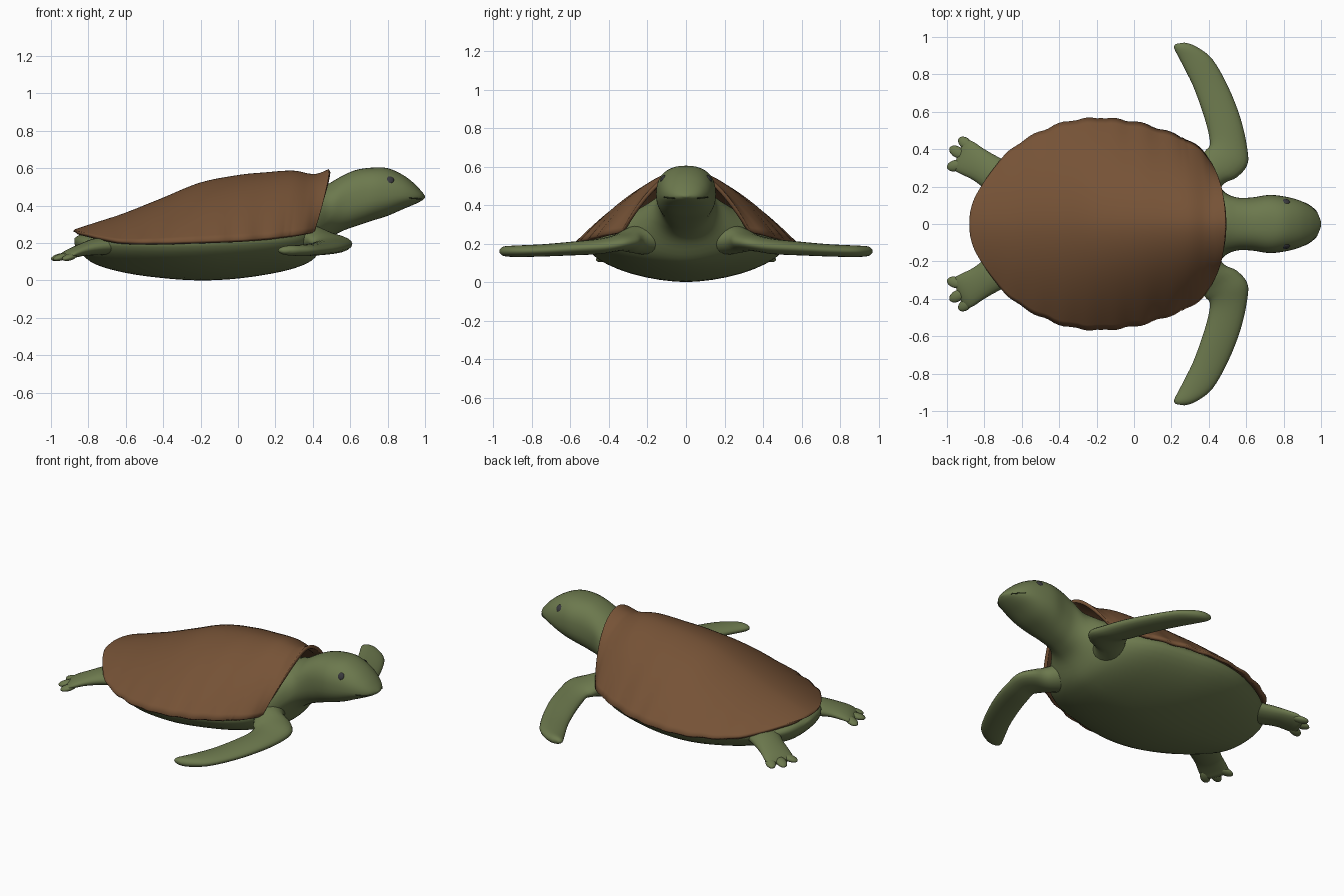
import bpy, bmesh, math
from mathutils import Vector

if "Cube" in bpy.data.objects:
    bpy.data.objects.remove(bpy.data.objects["Cube"])


def material(name, rgb):
    m = bpy.data.materials.new(name)
    m.diffuse_color = (*rgb, 1)
    m.use_nodes = True
    m.node_tree.nodes["Principled BSDF"].inputs["Base Color"].default_value = m.diffuse_color
    return m


GREEN = material("skin_green", (0.15, 0.19, 0.075))
BROWN = material("shell_brown", (0.18, 0.085, 0.037))
DARK = material("eye_dark", (0.04, 0.04, 0.045))
LIP = material("mouth_dark", (0.04, 0.055, 0.02))


def spline(rows, n):
    """Catmull-Rom interpolation of table rows, n steps per span."""
    out = []
    for i in range(len(rows) - 1):
        a, b, c, d = (rows[max(i - 1, 0)], rows[i], rows[i + 1],
                      rows[min(i + 2, len(rows) - 1)])
        for k in range(n):
            t = k / n
            out.append([0.5 * (2 * q + (r - p) * t + (2 * p - 5 * q + 4 * r - s) * t * t
                               + (3 * q - p - 3 * r + s) * t ** 3)
                        for p, q, r, s in zip(a, b, c, d)])
    out.append(list(rows[-1]))
    return out


def loft(name, rings, mat, closed=True):
    bm = bmesh.new()
    vs = [[bm.verts.new(p) for p in ring] for ring in rings]
    n = len(vs[0])
    for a, b in zip(vs, vs[1:]):
        for j in range(n if closed else n - 1):
            k = (j + 1) % n
            bm.faces.new((a[j], a[k], b[k], b[j]))
    if closed:
        bm.faces.new(vs[0])
        bm.faces.new(vs[-1])
    else:
        bmesh.ops.remove_doubles(bm, verts=bm.verts, dist=1e-4)
    bmesh.ops.recalc_face_normals(bm, faces=bm.faces)
    return finish(name, bm, mat)


def finish(name, bm, mat):
    me = bpy.data.meshes.new(name)
    bm.to_mesh(me)
    bm.free()
    me.materials.append(mat)
    for p in me.polygons:
        p.use_smooth = True
    ob = bpy.data.objects.new(name, me)
    bpy.context.collection.objects.link(ob)
    return ob


def ellipsoid(name, loc, size, rot, mat):
    bm = bmesh.new()
    bmesh.ops.create_uvsphere(bm, u_segments=20, v_segments=12, radius=1)
    ob = finish(name, bm, mat)
    ob.location, ob.scale, ob.rotation_euler = loc, size, rot
    return ob


def spow(v, e):
    return math.copysign(abs(v) ** e, v)


# body, neck and head: x, half width, bottom, widest height, top, roundness
body = [
    (-.875, .03, .195, .21, .225, 2), (-.84, .16, .145, .20, .245, 2),
    (-.76, .27, .085, .20, .255, 1.8), (-.60, .40, .04, .20, .27, 1.75),
    (-.40, .495, .012, .20, .31, 1.75), (-.20, .525, 0, .205, .34, 1.75),
    (0, .50, .01, .21, .36, 1.75), (.20, .45, .04, .22, .40, 1.75),
    (.33, .37, .075, .23, .45, 1.75), (.41, .27, .12, .26, .49, 1.8),
    (.48, .175, .215, .33, .515, 2), (.55, .142, .26, .41, .555, 2.3),
    (.63, .142, .29, .44, .59, 2.4), (.72, .155, .32, .455, .603, 2.4),
    (.80, .148, .345, .455, .60, 2.3), (.88, .128, .38, .455, .565, 2.2),
    (.94, .098, .405, .45, .52, 2.1), (.98, .06, .425, .447, .478, 2),
    (1.0, .012, .441, .447, .452, 2)]
rings = []
for x, w, lo, mid, hi, p in spline(body, 4):
    ring = []
    for k in range(40):
        a = math.tau * k / 40
        c, s = spow(math.cos(a), 2 / p), spow(math.sin(a), 2 / p)
        ring.append((x, w * c, mid + s * ((hi - mid) if s > 0 else (mid - lo))))
    rings.append(ring)
loft("body_and_head", rings, GREEN)

# shell: x on the ridge, x on the rim, half width, rim height, ridge height
shell = [
    (-.87, -.87, 0, .258, .262), (-.862, -.862, .10, .255, .266),
    (-.82, -.82, .19, .245, .28), (-.72, -.72, .325, .22, .312),
    (-.60, -.60, .43, .202, .352), (-.40, -.40, .525, .20, .432),
    (-.20, -.20, .555, .205, .513), (0, 0, .535, .212, .553),
    (.15, .14, .495, .222, .568), (.29, .26, .45, .235, .577),
    (.38, .34, .40, .245, .561), (.43, .375, .365, .25, .562),
    (.49, .40, .33, .255, .586)]
rings = []
for xt, xr, w, rim, top in spline(shell, 8):
    wave = 0.014 * abs(math.sin(math.pi * (xr + 0.03) / 0.145)) - 0.004
    wave *= min(1, max(0, w - .2) * 5)
    ring = []
    for k in range(41):
        t = k / 20 - 1
        u = abs(t)
        ring.append((xt + (xr - xt) * u ** 2.5,
                     w * t + math.copysign(wave * u ** 4, t),
                     rim + (top - rim) * (1 - u ** 1.8)))
    rings.append(ring)
ob = loft("shell", rings, BROWN, closed=False)
mod = ob.modifiers.new("thickness", 'SOLIDIFY')
mod.thickness, mod.offset = 0.02, 0
bpy.context.view_layer.objects.active = ob
ob.select_set(True)
bpy.ops.object.shade_smooth_by_angle(angle=math.radians(40))
ob.select_set(False)


def flipper(name, rows, side):
    """Blade between a leading and a trailing edge: lx, ly, tx, ty, z, half thickness."""
    rings = []
    for lx, ly, tx, ty, z, h in spline(rows, 4):
        L, T = Vector((lx, ly * side, z)), Vector((tx, ty * side, z))
        mid, half = (L + T) / 2, (L - T) / 2
        rings.append([mid + half * math.cos(math.tau * k / 20)
                      + Vector((0, 0, h * math.sin(math.tau * k / 20))) for k in range(20)])
    loft(name, rings, GREEN)


front = [
    (.42, .10, .22, .24, .225, .09), (.475, .21, .34, .33, .22, .07),
    (.55, .25, .38, .39, .21, .05), (.607, .32, .405, .42, .20, .042),
    (.603, .42, .40, .48, .185, .04), (.568, .57, .37, .59, .175, .036),
    (.505, .73, .315, .74, .165, .032), (.42, .88, .25, .87, .16, .03),
    (.33, .95, .215, .94, .16, .025), (.27, .97, .225, .963, .16, .01)]
rear = [
    (-.60, .30, -.72, .13, .19, .05), (-.72, .355, -.80, .19, .18, .045),
    (-.80, .40, -.86, .235, .165, .035), (-.86, .44, -.92, .265, .145, .028),
    (-.89, .45, -.955, .285, .13, .022), (-.91, .445, -.965, .31, .122, .012)]
toes = [(-.955, .312, 15), (-.945, .385, -30), (-.90, .43, -40)]

# limbs, toes and eyes on both sides
for tag, side in (("left", 1), ("right", -1)):
    flipper("front_flipper_" + tag, front, side)
    flipper("rear_flipper_" + tag, rear, side)
    for i, (x, y, ang) in enumerate(toes):
        ellipsoid(f"toe_{tag}_{i + 1}", (x, y * side, .125), (.048, .03, .018),
                  (0, math.radians(-15), math.radians(ang * side)), GREEN)
    ellipsoid("eye_" + tag, (.81, .117 * side, .535), (.024, .014, .024),
              (math.radians(30 * side), 0, 0), DARK)

# mouth line wrapped around the snout
half = [(r[0], r[1] - .001, r[3] - .012) for r in spline(body, 4) if .91 < r[0] < .985]
pts = half + [(x, -y, z) for x, y, z in reversed(half)]
cu = bpy.data.curves.new("mouth", 'CURVE')
cu.dimensions = '3D'
cu.bevel_depth = .003
sp = cu.splines.new('POLY')
sp.points.add(len(pts) - 1)
for q, c in zip(sp.points, pts):
    q.co = (*c, 1)
cu.materials.append(LIP)
# the line stops at each side of the snout tip, so split it there
n = len(half)
sp2 = cu.splines.new('POLY')
sp2.points.add(n - 1)
for q, c in zip(sp2.points, pts[n:]):
    q.co = (*c, 1)
cu.splines.remove(sp)
sp1 = cu.splines.new('POLY')
sp1.points.add(n - 1)
for q, c in zip(sp1.points, pts[:n]):
    q.co = (*c, 1)
bpy.context.collection.objects.link(bpy.data.objects.new("mouth", cu))
